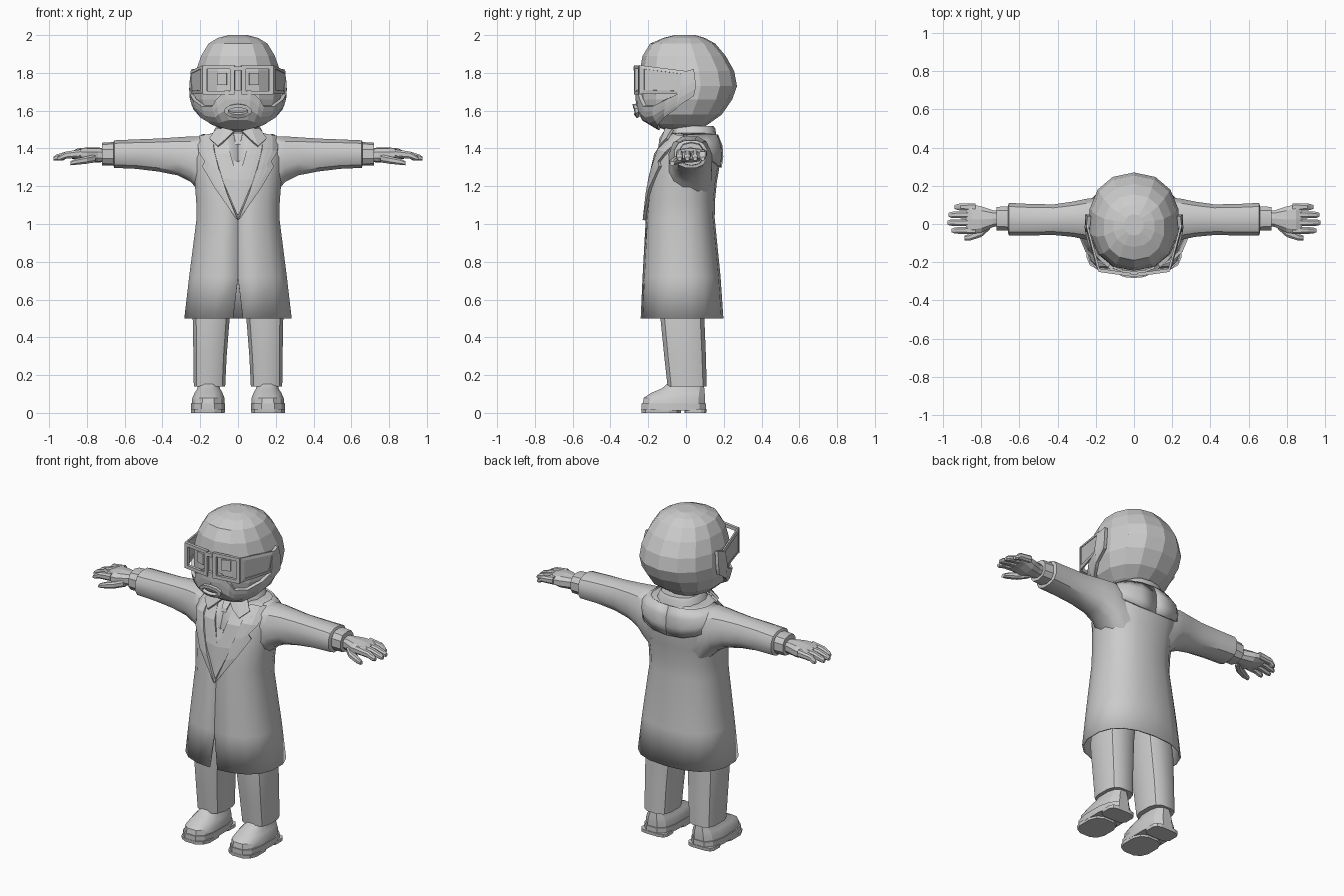
import bpy, bmesh, math
from math import cos, sin, radians

if "Cube" in bpy.data.objects:
    bpy.data.objects.remove(bpy.data.objects["Cube"], do_unlink=True)

grey = bpy.data.materials.new("plain grey")
grey.use_nodes = True
grey.diffuse_color = (0.6, 0.6, 0.6, 1)
grey.node_tree.nodes["Principled BSDF"].inputs["Base Color"].default_value = (0.6, 0.6, 0.6, 1)


def finish(name, bm, mirror=False, thick=0, smooth=0, offset=0):
    bmesh.ops.recalc_face_normals(bm, faces=bm.faces)
    mesh = bpy.data.meshes.new(name)
    bm.to_mesh(mesh)
    bm.free()
    mesh.materials.append(grey)
    ob = bpy.data.objects.new(name, mesh)
    bpy.context.collection.objects.link(ob)
    if thick:
        mod = ob.modifiers.new("thickness", "SOLIDIFY")
        mod.thickness, mod.offset = thick, offset
    if mirror:
        ob.modifiers.new("mirror", "MIRROR").use_clip = False
    if smooth:
        bpy.ops.object.select_all(action="DESELECT")
        ob.select_set(True)
        bpy.context.view_layer.objects.active = ob
        bpy.ops.object.shade_smooth_by_angle(angle=radians(smooth))
    return ob


def oval(a, u0, u1, v0, v1, n):
    """Point of a rounded box section at angle a."""
    c, s = cos(a), sin(a)
    return ((u0 + u1) / 2 + (u1 - u0) / 2 * math.copysign(abs(c) ** (2 / n), c),
            (v0 + v1) / 2 + (v1 - v0) / 2 * math.copysign(abs(s) ** (2 / n), s))


def loft(name, rings, sides=12, n=2.5, axis="z", caps=True, turn=0.5, **kw):
    """Rings are (position, u0, u1, v0, v1); u, v are x, y or y, z."""
    bm = bmesh.new()
    loops = []
    for t, *box in rings:
        pts = [oval(2 * math.pi * (i + turn) / sides, *box, n) for i in range(sides)]
        loops.append([bm.verts.new((u, v, t) if axis == "z" else (t, u, v)) for u, v in pts])
    for a, b in zip(loops, loops[1:]):
        for i in range(sides):
            j = (i + 1) % sides
            bm.faces.new((a[i], a[j], b[j], b[i]))
    if caps:
        bm.faces.new(loops[0])
        bm.faces.new(loops[-1])
    return finish(name, bm, **kw)


def grid(name, rows, closed=False, **kw):
    """Sheet through rows of points."""
    bm = bmesh.new()
    vs = [[bm.verts.new(p) for p in row] for row in rows]
    for a, b in zip(vs, vs[1:] + (vs[:1] if closed else [])):
        for i in range(len(a) - 1):
            bm.faces.new((a[i], a[i + 1], b[i + 1], b[i]))
    return finish(name, bm, **kw)


def box_at(profile, z):
    """Half width, front y and back y of a profile at height z."""
    for a, b in zip(profile, profile[1:]):
        if (a[0] - z) * (b[0] - z) <= 0:
            f = (z - a[0]) / (b[0] - a[0])
            return [p + (q - p) * f for p, q in zip(a[1:], b[1:])]
    return profile[-1][1:]


def around(profile, deg, z, off, n):
    """Surface point, deg turned from the front."""
    w, f, b = box_at(profile, z)
    return (*oval(radians(deg - 90), -w - off, w + off, f - off, b + off, n), z)


def front(profile, x, z, off, n):
    w, f, b = box_at(profile, z)
    k = max(0.0, 1 - min(1, abs(x) / w) ** n) ** (1 / n)
    return (x, (f + b) / 2 - (b - f) / 2 * k - off, z)


# Head
HEAD = [(1.49, .06, -.09, .06), (1.53, .15, -.19, .12), (1.58, .205, -.235, .19),
        (1.66, .235, -.245, .245), (1.73, .238, -.245, .27), (1.81, .228, -.245, .255),
        (1.89, .2, -.23, .21), (1.955, .16, -.19, .155), (1.985, .11, -.12, .1), (2.0, .05, -.06, .05)]
loft("head", [(z, -w, w, f, b) for z, w, f, b in HEAD], sides=14, n=2.2)

# Beard with sideburns, wrapped around the jaw
beard = [(0, 1.71, 1.505), (13, 1.71, 1.505), (25, 1.66, 1.51), (32, 1.625, 1.515), (50, 1.625, 1.53),
         (68, 1.66, 1.57), (82, 1.69, 1.61), (85, 1.8, 1.63), (97, 1.82, 1.68)]
grid("beard", [[around(HEAD, d, lo + (hi - lo) * i / 4, .012, 2.2) for i in range(5)]
               for d, hi, lo in beard], mirror=True, thick=.02)

# Mouth: a raised lip ring
lips = []
for i in range(10):
    a = 2 * math.pi * (i + .5) / 10
    lips.append([front(HEAD, k * .072 * cos(a), 1.6 + h * sin(a), .032, 2.2) for k, h in ((1, .036), (.72, .016))])
grid("lips", lips, closed=True, thick=.018)


# Glasses and eyes
def frame_y(x):
    return -.268 + .14 * x


def rect(x0, x1, z0, z1):
    return [(x0, z0), (x1, z0), (x1, z1), (x0, z1)]


rims = [[(x, frame_y(x), z) for x, z in pair]
        for pair in zip(rect(.018, .185, 1.685, 1.84), rect(.04, .163, 1.705, 1.82))]
grid("glasses_rims", rims, closed=True, mirror=True, thick=.018)
grid("glasses_bridge", [[(x, -.27, z) for x in (-.02, .02)] for z in (1.812, 1.835)], thick=.018)
grid("eyes", [[front(HEAD, x, z, .006, 2.2) for x in (.06, .11)] for z in (1.735, 1.8)], mirror=True, thick=.012)
side = [((.183, -.243, 1.69), (.195, -.22, 1.71)), ((.243, -.04, 1.69), (.242, -.05, 1.705)),
        ((.246, -.005, 1.81), (.245, -.025, 1.795)), ((.183, -.243, 1.84), (.195, -.22, 1.82))]
grid("glasses_side_rims", side, closed=True, mirror=True, thick=.01)
grid("glasses_side_shields", [[side[0][1], side[1][1]], [side[3][1], side[2][1]]], mirror=True, thick=.004)

# Coat, open at the hem with a front slit
COAT = [(.5, .288, -.24, .198), (.72, .262, -.23, .183), (1.03, .222, -.213, .152), (1.12, .224, -.205, .153),
        (1.22, .232, -.195, .163), (1.35, .245, -.168, .185), (1.42, .24, -.142, .18),
        (1.465, .2, -.105, .162), (1.49, .1, -.08, .14)]
rows = []
for z, *_ in COAT:
    gap = max(0, (.72 - z) * .12)
    row = [around(COAT, 360 * i / 18, z, 0, 2.4) for i in range(19)]
    row[0], row[-1] = (gap, row[0][1], z), (-gap, row[0][1], z)
    rows.append(row)
grid("coat", rows, thick=.01, smooth=32, offset=-1)

# Lapels, waistcoat edges and shirt collar
def lapel(name, pairs, off, thick):
    grid(name, [[front(COAT, x0 + (x1 - x0) * i / 3, z0 + (z1 - z0) * i / 3, off, 2.4) for i in range(4)]
                for (x0, z0), (x1, z1) in pairs], mirror=True, thick=thick)


lapel("lapels", [((.13, 1.475), (.2, 1.463)), ((.125, 1.39), (.205, 1.38)), ((.1, 1.29), (.172, 1.33)),
                 ((.095, 1.28), (.186, 1.305)), ((.06, 1.17), (.12, 1.19)), ((0, 1.02), (.008, 1.03))], .008, .016)
lapel("waistcoat_edges", [((.06, 1.47), (.135, 1.465)), ((.04, 1.37), (.12, 1.37)),
                          ((.0, 1.23), (.085, 1.24)), ((0, 1.05), (.004, 1.05))], .004, .01)
lapel("tie", [((0, 1.48), (.025, 1.48)), ((0, 1.44), (.016, 1.44)), ((0, 1.27), (.022, 1.27)), ((0, 1.23), (.003, 1.23))], .004, .008)
grid("collar_points", [[(.02, -.11, 1.49), (.06, -.135, 1.45)], [(.07, -.105, 1.505), (.105, -.14, 1.41)],
                       [(.115, -.07, 1.5), (.15, -.1, 1.45)]], mirror=True, thick=.014)
loft("shirt_collar", [(1.44, -.15, .15, -.09, .165), (1.505, -.125, .125, -.09, .155),
                      (1.52, -.11, .11, -.07, .145)], sides=14, smooth=30)

# Back yoke over the shoulders
yoke = [(180, 1.3), (160, 1.305), (140, 1.325), (120, 1.35), (100, 1.385), (75, 1.42)]
grid("back_yoke", [[around(COAT, d, lo + (1.47 - lo) * i / 3, .006, 2.4) for i in range(4)] for d, lo in yoke],
     mirror=True, thick=.014, smooth=30)

# Sleeves and cuffs
loft("sleeves", [(.14, -.1, .14, 1.1, 1.465), (.21, -.095, .14, 1.17, 1.468), (.25, -.085, .135, 1.22, 1.467),
                 (.32, -.07, .12, 1.255, 1.462), (.42, -.06, .105, 1.275, 1.455), (.54, -.062, .107, 1.29, 1.45),
                 (.655, -.062, .113, 1.295, 1.445), (.66, -.05, .1, 1.31, 1.435)],
     axis="x", mirror=True, smooth=35)
loft("cuffs", [(.64, -.038, .096, 1.308, 1.435), (.72, -.036, .092, 1.31, 1.43)],
     sides=10, axis="x", mirror=True, smooth=30)

# Hands
loft("palms", [(.7, -.01, .07, 1.33, 1.4), (.74, -.018, .074, 1.325, 1.405), (.8, -.048, .095, 1.325, 1.405),
               (.85, -.055, .105, 1.34, 1.4), (.88, -.05, .1, 1.345, 1.385)], sides=10, axis="x", mirror=True)
for i, (finger, tip) in enumerate([("index", .955), ("middle", .978), ("ring", .972), ("little", .94)]):
    y = -.034 + .041 * i
    loft(finger + "_fingers", [(.83, y - .021, y + .021, 1.35, 1.396), (.91, y - .019, y + .019, 1.345, 1.385),
                               (tip - .015, y - .017, y + .017, 1.335, 1.368), (tip, y - .01, y + .01, 1.335, 1.355)],
         sides=8, axis="x", mirror=True)
loft("thumbs", [(.755, -.03, .02, 1.325, 1.37), (.8, -.07, -.02, 1.318, 1.36), (.86, -.088, -.05, 1.312, 1.346),
                (.888, -.086, -.06, 1.31, 1.332)], sides=8, axis="x", mirror=True)

# Trousers
loft("trousers", [(.14, .066, .236, -.1, .112), (.3, .058, .238, -.118, .108), (.5, .042, .242, -.138, .1),
                  (.8, .01, .2, -.14, .1)], sides=12, n=3, mirror=True, smooth=32)

# Shoes, soles and heels
loft("shoes", [(.045, .068, .248, -.235, .105), (.08, .07, .244, -.228, .106), (.105, .08, .232, -.19, .103),
               (.13, .094, .216, -.13, .1), (.16, .1, .212, -.095, .095)], sides=12, n=2.6, mirror=True, smooth=30)
loft("soles", [(.012, .066, .252, -.24, .11), (.05, .066, .252, -.24, .11)], sides=12, n=2.8, mirror=True, smooth=30)
loft("sole_fronts", [(0, .068, .25, -.238, -.025), (.02, .066, .252, -.24, -.022)], sides=12, n=2.8, mirror=True)
loft("heels", [(0, .072, .246, -.01, .108), (.02, .072, .246, -.01, .11)], sides=12, n=4, mirror=True)
